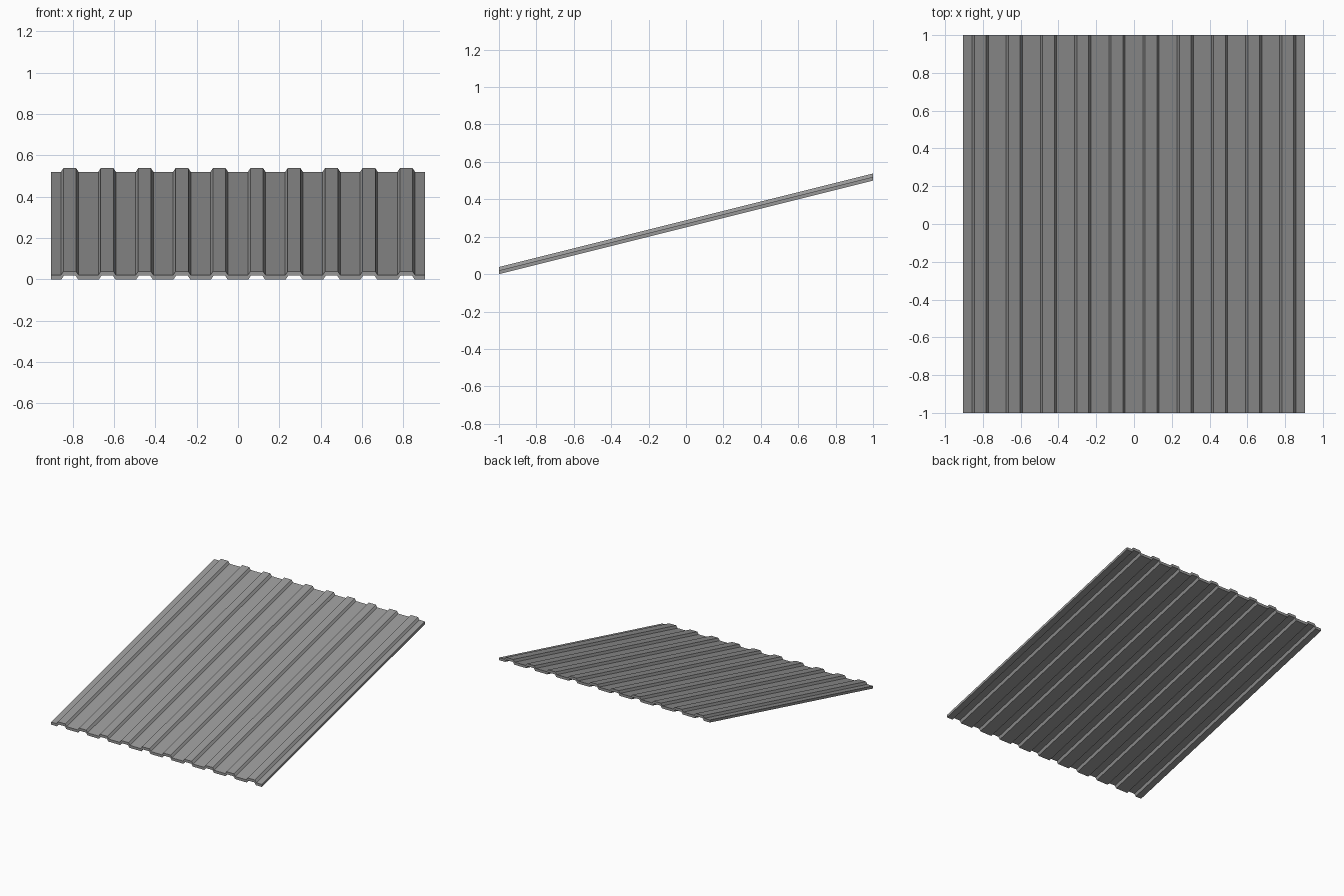
import bpy
import bmesh

cube = bpy.data.objects.get("Cube")
if cube:
    bpy.data.objects.remove(cube, do_unlink=True)

RIBS = 10
PITCH = 0.181
HALF_WIDTH = RIBS * PITCH / 2
THICK = 0.02
RIB_HEIGHT = 0.018
RISE = 0.5  # climb from front to back


def outline(base, top, z):
    """Trapezoid rib profile across the sheet, from left edge to right edge."""
    points = [(-HALF_WIDTH, z)]
    for i in range(RIBS):
        c = -HALF_WIDTH + (i + 0.5) * PITCH
        points += [(c - base, z), (c - top, z + RIB_HEIGHT),
                   (c + top, z + RIB_HEIGHT), (c + base, z)]
    points.append((HALF_WIDTH, z))
    return points


# Sheet metal colour
steel = bpy.data.materials.new("grey_steel")
steel.use_nodes = True
colour = (0.31, 0.31, 0.31, 1)
steel.diffuse_color = colour
steel.node_tree.nodes["Principled BSDF"].inputs["Base Color"].default_value = colour

# Sloping ribbed sheet: upper and lower skins joined round the rim
bm = bmesh.new()


def row(points, y):
    lift = RISE * (y + 1) / 2
    return [bm.verts.new((x, y, z + lift)) for x, z in points]


upper = outline(0.043, 0.031, THICK)
lower = outline(0.040, 0.028, 0)
uf, ub = row(upper, -1), row(upper, 1)
lf, lb = row(lower, -1), row(lower, 1)
for a, b in ((uf, ub), (ub, lb), (lb, lf), (lf, uf)):
    for i in range(len(a) - 1):
        bm.faces.new((a[i], a[i + 1], b[i + 1], b[i]))
for i in (0, -1):
    bm.faces.new((uf[i], ub[i], lb[i], lf[i]))
bmesh.ops.recalc_face_normals(bm, faces=bm.faces)

mesh = bpy.data.meshes.new("ribbed_roof_sheet")
bm.to_mesh(mesh)
bm.free()
mesh.materials.append(steel)
sheet = bpy.data.objects.new("ribbed_roof_sheet", mesh)
bpy.context.collection.objects.link(sheet)
